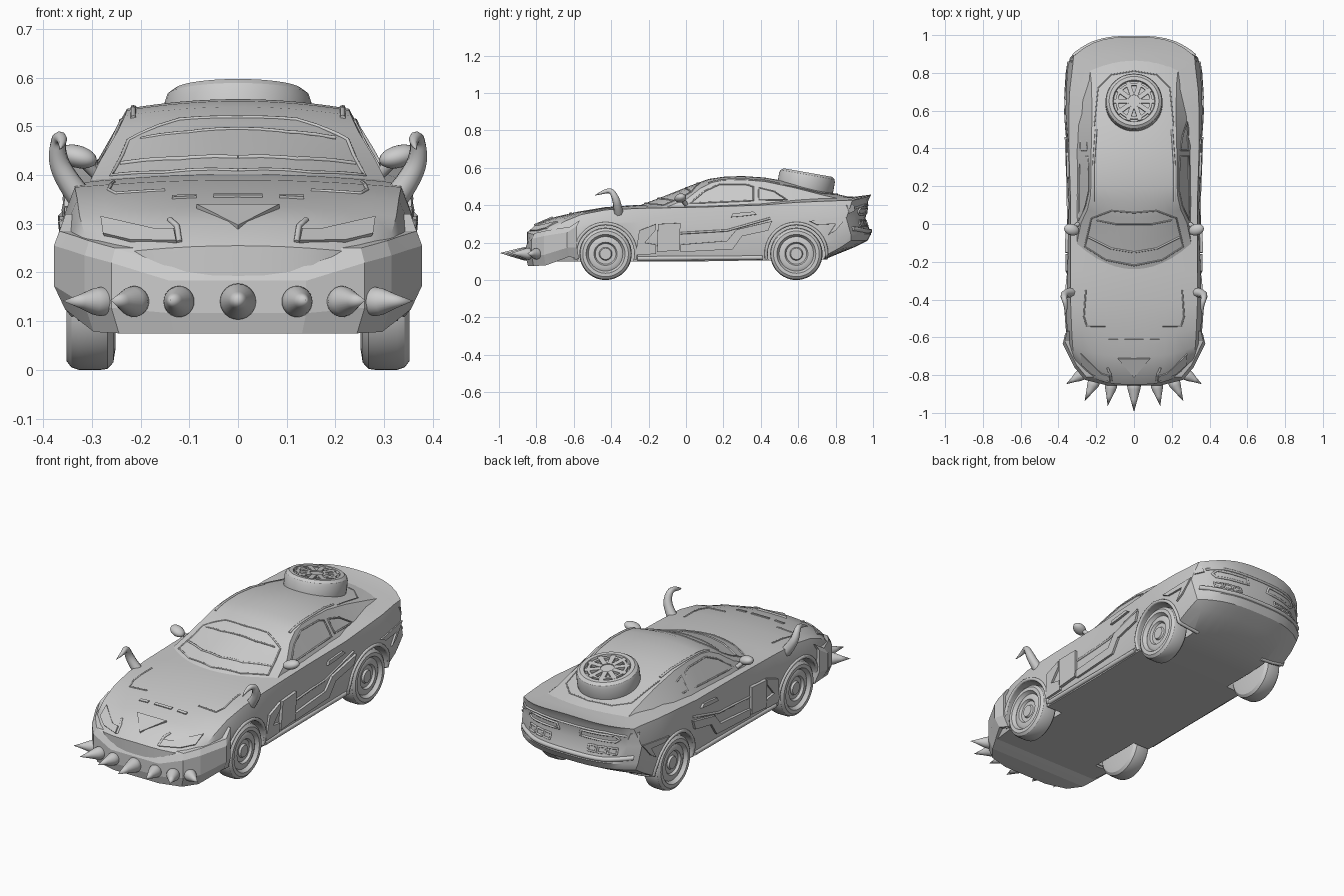
import bpy, bmesh, math
from mathutils import Vector, Matrix
from mathutils.bvhtree import BVHTree

if "Cube" in bpy.data.objects:
    bpy.data.objects.remove(bpy.data.objects["Cube"])

SIDES = (1, -1)
COLS = [1 - i / 6 for i in range(13)]


def finish(ob, angle=32):
    for o in bpy.context.selected_objects:
        o.select_set(False)
    bpy.context.view_layer.objects.active = ob
    ob.select_set(True)
    bpy.ops.object.shade_smooth_by_angle(angle=math.radians(angle))
    return ob


def mesh_object(name, verts, faces, smooth=32):
    me = bpy.data.meshes.new(name)
    me.from_pydata([tuple(v) for v in verts], [], faces)
    bm = bmesh.new()
    bm.from_mesh(me)
    bmesh.ops.remove_doubles(bm, verts=bm.verts, dist=1e-5)
    bmesh.ops.recalc_face_normals(bm, faces=bm.faces)
    bm.to_mesh(me)
    bm.free()
    ob = bpy.data.objects.new(name, me)
    bpy.context.collection.objects.link(ob)
    return finish(ob, smooth) if smooth else ob


def bridge(rows, closed):
    """Quads between consecutive rows of equal length."""
    verts, faces, n = [v for r in rows for v in r], [], len(rows[0])
    for i in range(len(rows) - 1):
        for j in range(n if closed else n - 1):
            k = (j + 1) % n
            faces.append((i * n + j, i * n + k, (i + 1) * n + k, (i + 1) * n + j))
    return verts, faces


def lathe(name, profile, mat, segs=48):
    rows = [[mat @ Vector((r * math.cos(a), r * math.sin(a), h)) for r, h in profile]
            for a in (2 * math.pi * i / segs for i in range(segs + 1))]
    return mesh_object(name, *bridge(rows, False))


def body_warp(x, y, z):
    f = min(abs(x) / 0.35, 1.1) ** 3
    if y > 0.45:
        y -= 0.12 * f * ((y - 0.45) / 0.54) ** 2
    elif y < -0.4:
        y += 0.15 * f * ((-0.4 - y) / 0.45) ** 2
    return (x, y, z)


# Lower body: y, bottom z, bottom half width, widest, its z, shoulder half width, its z, centre z
STATIONS = [
    (-0.85, .10, .29, .32, .20, .29, .235, .255), (-0.79, .10, .31, .34, .23, .315, .28, .305),
    (-0.70, .10, .32, .35, .26, .325, .315, .337), (-0.58, .10, .33, .355, .29, .33, .35, .365),
    (-0.43, .10, .335, .36, .31, .335, .375, .39), (-0.25, .10, .33, .352, .31, .335, .383, .402),
    (0.10, .10, .33, .345, .29, .335, .39, .41), (0.40, .105, .33, .352, .31, .345, .40, .43),
    (0.60, .105, .34, .362, .33, .345, .415, .45), (0.74, .11, .34, .36, .34, .34, .42, .452),
    (0.90, .175, .335, .352, .34, .325, .425, .445), (0.99, .21, .325, .345, .33, .32, .425, .457)]
TAIL_DY = (-0.02, 0.0, -0.03, -0.015, 0.0)


def section(st, dy=(0,) * 5):
    y, zb, wb, wm, zm, ws, zs, zt = st
    side = [(wb, zb), (wb * .3 + wm * .7, zb + .3 * (zm - zb)), (wm, zm), (ws, zs)]
    rows = [[(w * u, y + d, z) for u in COLS] for (w, z), d in zip(side, dy)]
    rows.append([(ws * u, y + dy[3] + (dy[4] - dy[3]) * (1 - u ** 4), zs + (zt - zs) * (1 - u * u)) for u in COLS])
    return [[body_warp(*p) for p in r] for r in rows]


rings, caps = [], []
for st in STATIONS:
    rows = section(st, TAIL_DY if st is STATIONS[-1] else (0,) * 5)
    rings.append([r[0] for r in rows[:3]] + rows[4] + [r[-1] for r in rows[2::-1]] + rows[0][-2:0:-1])
    if st in (STATIONS[0], STATIONS[-1]):
        caps.append(rows)
bv, bf = bridge(rings, True)
for cap in caps:
    v, f = bridge(cap, False)
    bf += [tuple(i + len(bv) for i in q) for q in f]
    bv += v
body = mesh_object("car_body", bv, bf, 0)

# Cabin: y, base half width, roof half width, edge z, centre z
CABIN = [(-0.24, .31, .305, .385, .402), (-0.1, .315, .28, .435, .455), (0.03, .32, .247, .49, .507),
         (0.12, .32, .232, .522, .54), (0.2, .32, .228, .533, .552), (0.3, .322, .228, .536, .556),
         (0.42, .328, .226, .527, .548), (0.58, .33, .222, .493, .52), (0.74, .325, .225, .452, .475),
         (0.88, .29, .24, .42, .443)]
rows = []
for y, wb, wr, ze, zt in CABIN:
    k = 0.13 * min(1, max(0, (0.2 - y) / 0.3))
    ring = [(wb, .36)] + [(wr * u, ze + (zt - ze) * (1 - u * u)) for u in COLS] + [(-wb, .36)]
    rows.append([(x, y + k * (x / .31) ** 2, z) for x, z in ring])
cv, cf = bridge(rows, False)
mesh_object("cabin", cv, cf, 28)
surface = BVHTree.FromPolygons([Vector(v) for v in bv + cv], bf + [tuple(i + len(bv) for i in q) for q in cf])


# Helpers that drop outlines onto the car surface
def project(pts, view, s):
    out = []
    for a, b in pts:
        o, d = {"side": ((s, a, b), (-s, 0, 0)), "top": ((a * s, b, 1), (0, 0, -1)),
                "front": ((a * s, -2, b), (0, 1, 0)), "back": ((a * s, 2, b), (0, -1, 0))}[view]
        hit = surface.ray_cast(Vector(o), Vector(d))[0]
        if hit:
            out.append(hit)
    return out


def dense(pts, closed, n=5):
    ends = pts[1:] + pts[:1] if closed else pts[1:]
    out = [tuple(p + (q - p) * i / n for p, q in zip(a, b)) for a, b in zip(pts, ends) for i in range(n)]
    return out if closed else out + [pts[-1]]


def plate(name, pts, view, t, sides=SIDES):
    for s in sides:
        p = project(pts, view, s)
        ob = mesh_object(name, p, [tuple(range(len(p)))], 0)
        m = ob.modifiers.new("thickness", 'SOLIDIFY')
        m.thickness, m.offset = 2 * t, 0


def tube(name, pts, radius, radii=None, closed=False):
    cu = bpy.data.curves.new(name, 'CURVE')
    cu.dimensions, cu.bevel_depth, cu.bevel_resolution, cu.use_fill_caps = '3D', radius, 2, True
    sp = cu.splines.new('POLY' if radii is None else 'NURBS')
    sp.points.add(len(pts) - 1)
    for i, p in enumerate(pts):
        sp.points[i].co = (*p, 1)
        sp.points[i].radius = radii[i] if radii else 1
    sp.use_cyclic_u = closed
    if radii:
        sp.use_endpoint_u, sp.order_u = True, 3
    bpy.context.collection.objects.link(bpy.data.objects.new(name, cu))


def trim(name, pts, view, r=.004, closed=True, sides=SIDES):
    for s in sides:
        tube(name, project(dense(pts, closed), view, s), r, closed=closed)


# Wheel wells cut into the body
for y in (-0.43, 0.59):
    for s in SIDES:
        bpy.ops.mesh.primitive_cylinder_add(vertices=48, radius=.153, depth=.3, location=(s * .385, y, .14),
                                            rotation=(0, math.pi / 2, 0))
        cutter = bpy.context.object
        cutter.hide_render = True
        m = body.modifiers.new("well", 'BOOLEAN')
        m.object, m.operation, m.solver = cutter, 'DIFFERENCE', 'EXACT'
        bpy.context.view_layer.objects.active = body
        bpy.ops.object.modifier_apply(modifier="well")
        bpy.data.objects.remove(cutter)
finish(body)

# Wheels and arch lips
WHEEL = [(0, 0), (.10, 0), (.125, .004), (.138, .016), (.14, .03), (.14, .075), (.135, .09), (.122, .1),
         (.104, .1), (.098, .09), (.092, .082), (.08, .088), (.062, .088), (.055, .076), (.035, .076),
         (.03, .086), (0, .086)]
for y in (-0.43, 0.59):
    for s in SIDES:
        lathe("wheel", WHEEL, Matrix.Translation((s * .252, y, .14)) @ Matrix.Rotation(s * math.pi / 2, 4, 'Y'))
    arc = [(y + .162 * math.cos(a), .14 + .162 * math.sin(a)) for a in (math.radians(d) for d in range(-10, 191, 10))]
    trim("wheel_arch_lip", arc, "side", .009, False)

# Spare wheel on the rear window, with a notched hub
spare = Matrix.Translation((0, .633, .468)) @ Matrix.Rotation(math.radians(-10), 4, 'X') @ Matrix.Scale(1.08, 4)
lathe("spare_wheel", WHEEL[:9] + [(.1, .085), (.035, .085), (.03, .094), (0, .094)], spare)
for i in range(10):
    a = math.tau * i / 10
    bpy.ops.mesh.primitive_cube_add(size=1)
    lug = bpy.context.object
    lug.name = "spare_wheel_spoke"
    lug.matrix_world = (spare @ Matrix.Rotation(a, 4, 'Z') @ Matrix.Translation((.065, 0, .089))
                        @ Matrix.Diagonal((.07, .022, .018, 1)))
lathe("spare_wheel_rim", [(.078, .08), (.078, .098), (.09, .098), (.09, .08)], spare)

# Angular armoured front bumper: x, y, low z, high z
half = [(0.14, -.855, .075, .213), (.26, -.825, .075, .25), (.315, -.76, .078, .265),
        (.345, -.70, .10, .275), (.378, -.635, .125, .285), (.365, -.582, .11, .32)]
rows = []
for x, y, lo, hi in half:
    mid = lo + .3 * (hi - lo)
    r = [(x * .94, y + .01, lo), (x, y, mid), (x, y, hi - .03), (x * .97, y + .015, hi)]
    rows.append(r + [(-a, b, c) for a, b, c in r[::-1]])
v, f = bridge(rows, True)
n = len(rows[0])
e = len(v) - n
for o in (0, e):
    f += [(o + i, o + i + 1, o + n - 2 - i, o + n - 1 - i) for i in range(3)]
mesh_object("front_bumper", v, f, 12)

# Bumper spikes: base x, base y, sideways direction, length
SPIKES = [(0, -.85, 0, .145, .037), (.12, -.85, .17, .115, .032), (.21, -.835, .5, .115, .032),
          (.275, -.795, 1.6, .10, .03)]
for x, y, d, length, r in SPIKES:
    for s in SIDES if x else (1,):
        rot = Vector((s * d, -1, .03)).to_track_quat('Z', 'Y').to_matrix().to_4x4()
        lathe("bumper_spike", [(r * .8, -.015), (r, .008), (r * .9, .025), (r * .5, length * .55), (0, length)],
              Matrix.Translation((s * x, y, .14)) @ rot, 24)

# Curled horns and door mirrors
for s in SIDES:
    path = [(.325, -.36, .355), (.352, -.365, .39), (.372, -.375, .435), (.368, -.40, .482), (.358, -.45, .468),
            (.366, -.485, .453)]
    tube("horn", [(s * x, y, z) for x, y, z in path], .024, [1.1, 1, .85, .6, .4, .05])
    bpy.ops.mesh.primitive_uv_sphere_add(segments=24, ring_count=12, location=(s * .33, -.03, .438))
    mirror = bpy.context.object
    mirror.name = "door_mirror"
    mirror.scale = (.042, .03, .023)
    mirror.rotation_euler = (0, s * -.25, s * .3)
    finish(mirror, 60)
    tube("mirror_stalk", [(s * .295, 0, .405), (s * .32, -.02, .43)], .012)

# Side armour: square door plate, sill blade, front blade and rear blade
plate("door_armour", [(-.155, .15), (-.035, .16), (-.03, .305), (-.15, .30)], "side", .016)
plate("sill_blade", [(-.03, .15), (.25, .165), (.30, .235), (.44, .265), (.46, .315), (.27, .27), (.22, .21),
                     (-.03, .19)], "side", .012)
trim("door_crease", [(-.03, .25), (.22, .265), (.45, .33)], "side", .006, False)
plate("front_blade", [(-.27, .135), (-.16, .14), (-.16, .19), (-.22, .20), (-.16, .27), (-.16, .3), (-.25, .265)],
      "side", .012)
plate("rear_blade", [(.66, .315), (.86, .335), (.80, .265), (.76, .24), (.80, .30), (.70, .295)], "side", .01)
plate("door_handle", [(.24, .335), (.25, .355), (.36, .365), (.38, .35), (.30, .34)], "side", .012)
trim("sill", [(-.26, .115), (.41, .12)], "side", .012, False)

# Window outlines
trim("side_window", [(.02, .41), (.1, .475), (.18, .512), (.32, .512), (.36, .50), (.36, .425)], "side")
trim("quarter_window", [(.39, .43), (.39, .495), (.47, .475), (.54, .43)], "side")
trim("windscreen", [(0, -.22), (.15, -.19), (.26, -.12), (.225, .03), (.12, .07), (0, .06)], "top", .004, False)
trim("windscreen_top", [(0, .0), (.1, .0), (.2, .02)], "top", .004, False)
trim("windscreen_cowl", [(0, -.15), (.12, -.13), (.24, -.07)], "top", .005, False)
trim("roof_gutter", [(.215, .12), (.215, .3), (.2, .5)], "top", .006, False)
trim("rear_window", [(0, .81), (.12, .79), (.19, .72), (.21, .52)], "top", .003, False)

# Bonnet details and headlights
plate("bonnet_triangle", [(-.085, -.71), (.085, -.71), (0, -.81)], "top", .01, (1,))
plate("bonnet_slot", [(.085, -.625), (.135, -.625), (.135, -.61), (.085, -.61)], "top", .005)
plate("bonnet_slot_middle", [(-.05, -.625), (.05, -.625), (.05, -.61), (-.05, -.61)], "top", .005, (1,))
trim("bonnet_crease", [(.15, -.54), (.25, -.54), (.265, -.49), (.255, -.35)], "top", .004, False)
plate("headlight", [(.125, .26), (.13, .285), (.17, .285), (.28, .31), (.275, .275), (.22, .262)], "front", .008)
trim("headlight_brow", [(.12, .262), (.125, .295), (.14, .308)], "front", .006, False)

# Rear lights, bumper rail and vents
trim("tail_light", [(.06, .355), (.07, .385), (.24, .385), (.26, .365), (.24, .35)], "back", .006)
plate("corner_light", [(.87, .355), (.90, .37), (.895, .40), (.855, .40)], "side", .006)
trim("rear_bumper_rail", [(0, .262), (.2, .262), (.32, .275)], "back", .012, False)
trim("tail_fascia", [(0, .40), (.2, .40), (.29, .385)], "back", .006, False)
for x in (.13, .18, .23):
    trim("rear_vent", [(x - .02, .29), (x + .02, .29), (x + .02, .318), (x - .02, .318)], "back", .005)
